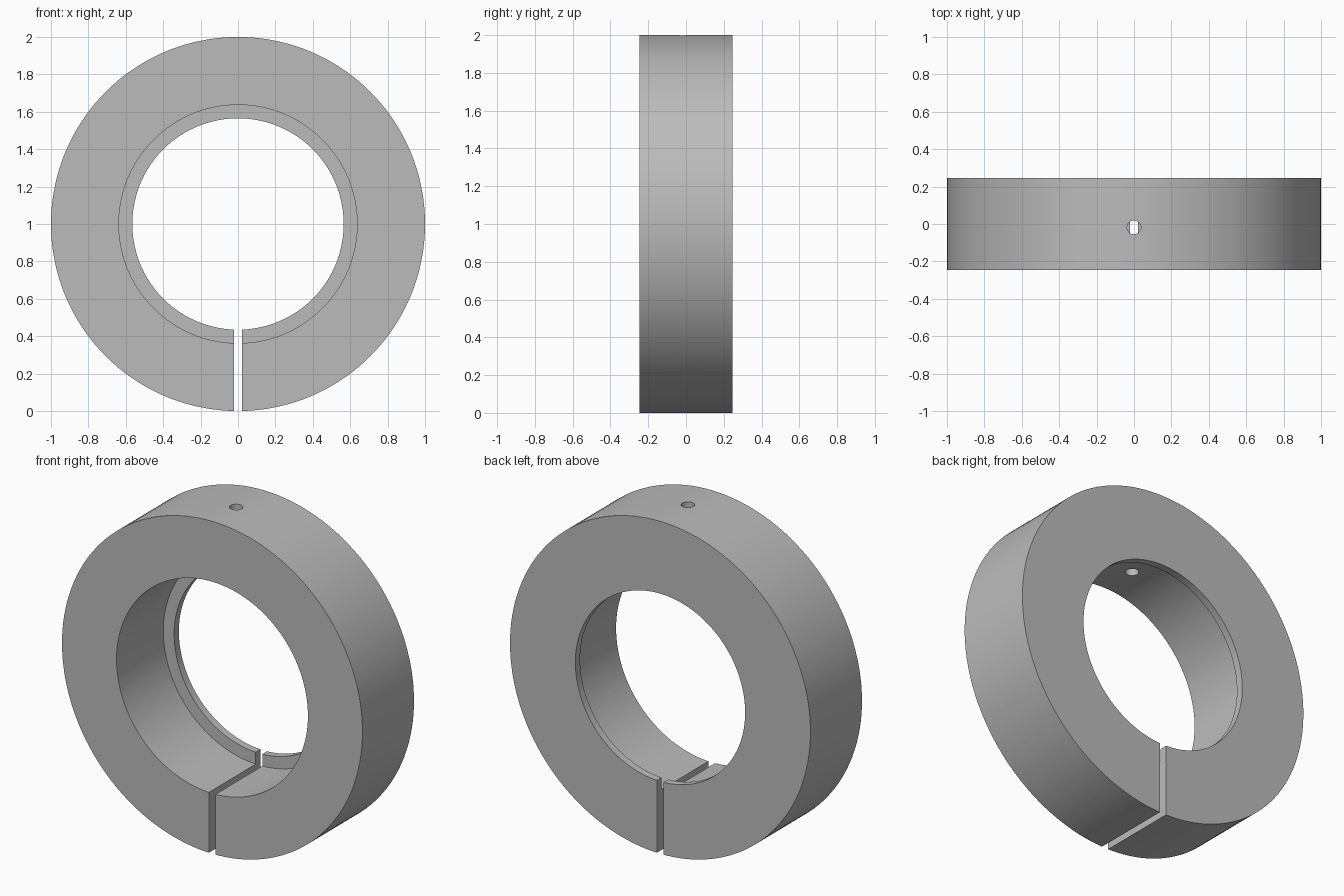
import bpy, bmesh, math
from mathutils import Vector, Matrix

old = bpy.data.objects.get("Cube")
if old:
    bpy.data.objects.remove(old, do_unlink=True)

OUTER, BORE, LIP = 1.0, 0.637, 0.565
HALF = 0.245          # half width of the collar
LIP_FRONT = 0.2       # where the retaining lip starts
HOLE_Y = -0.018
CENTRE = Vector((0, 0, 1))

steel = bpy.data.materials.new("light grey")
GREY = (0.5, 0.5, 0.5, 1)
steel.diffuse_color = GREY
steel.use_nodes = True
steel.node_tree.nodes["Principled BSDF"].inputs["Base Color"].default_value = GREY


def make_object(name, bm):
    bmesh.ops.recalc_face_normals(bm, faces=bm.faces)
    mesh = bpy.data.meshes.new(name)
    bm.to_mesh(mesh)
    bm.free()
    mesh.materials.append(steel)
    obj = bpy.data.objects.new(name, mesh)
    bpy.context.collection.objects.link(obj)
    return obj


def rod(name, start, end, radius):
    """Cylinder between two points."""
    start, end = Vector(start), Vector(end)
    axis = end - start
    bm = bmesh.new()
    bmesh.ops.create_cone(bm, cap_ends=True, segments=40, radius1=radius,
                          radius2=radius, depth=axis.length)
    turn = axis.to_track_quat('Z', 'Y').to_matrix().to_4x4()
    bm.transform(Matrix.Translation((start + end) / 2) @ turn)
    return make_object(name, bm)


# Collar body: stepped profile turned around the y axis
profile = [(OUTER, -HALF), (OUTER, HALF), (LIP, HALF),
           (LIP, LIP_FRONT), (BORE, LIP_FRONT), (BORE, -HALF)]
bm = bmesh.new()
verts = [bm.verts.new((r, y, 1)) for r, y in profile]
edges = [bm.edges.new((v, verts[i - 1])) for i, v in enumerate(verts)]
bmesh.ops.spin(bm, geom=verts + edges, cent=CENTRE, axis=(0, 1, 0),
               angle=math.tau, steps=144, use_merge=False)
bmesh.ops.remove_doubles(bm, verts=bm.verts, dist=1e-4)
collar = make_object("clamp_collar", bm)

# Clamping slit at the bottom
bm = bmesh.new()
bmesh.ops.create_cube(bm, size=1)
bm.transform(Matrix.Translation((0, 0, 0.2)) @ Matrix.Diagonal((0.044, 1, 0.9, 1)))
cutters = [make_object("slit_cutter", bm)]

# Clamp screw: threaded hole, clearance hole and counterbore
SCREW_Z = 0.185
for name, x0, x1, radius in [("thread_cutter", -1, 0.01, 0.06),
                             ("clearance_cutter", 0, 0.3, 0.075),
                             ("counterbore_cutter", 0.15, 1.1, 0.137)]:
    cutters.append(rod(name, (x0, HOLE_Y, SCREW_Z), (x1, HOLE_Y, SCREW_Z), radius))

# Three radial pin holes
for degrees in (90, 210, 330):
    a = math.radians(degrees)
    out = Vector((math.cos(a), 0, math.sin(a)))
    base = CENTRE + Vector((0, HOLE_Y, 0))
    cutters.append(rod("pin_hole_cutter", base + out * 0.45, base + out * 1.1, 0.037))

# Cut everything, then drop the cutters
bpy.context.view_layer.objects.active = collar
for cutter in cutters:
    cutter.hide_render = True
    mod = collar.modifiers.new("cut", 'BOOLEAN')
    mod.operation = 'DIFFERENCE'
    mod.solver = 'EXACT'
    mod.object = cutter
    bpy.ops.object.modifier_apply(modifier=mod.name)
    bpy.data.objects.remove(cutter, do_unlink=True)

# Smooth curved walls, sharp edges
bpy.ops.object.select_all(action='DESELECT')
collar.select_set(True)
bpy.ops.object.shade_smooth_by_angle(angle=math.radians(30))
